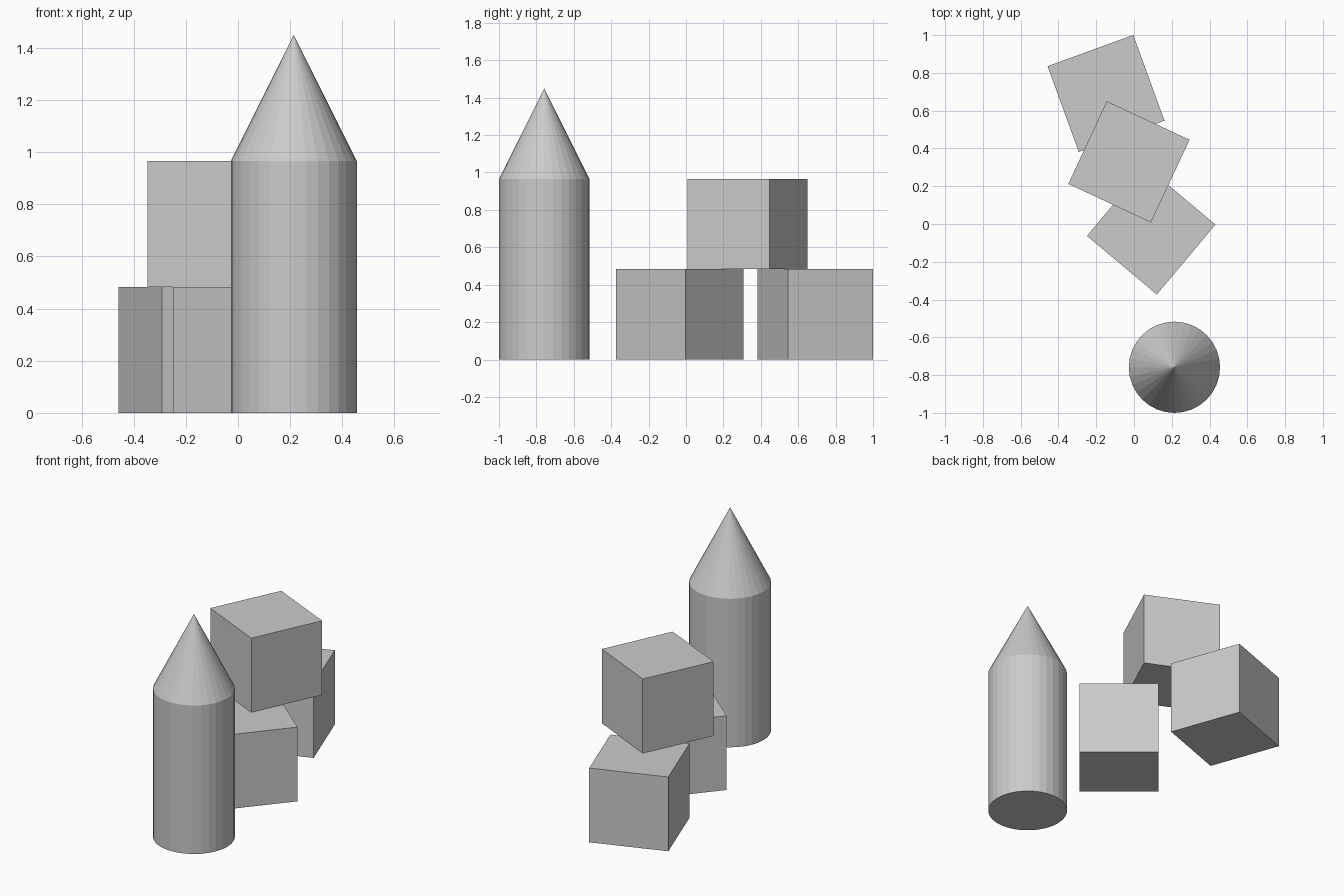
import bpy
from math import radians

if "Cube" in bpy.data.objects:
    bpy.data.objects.remove(bpy.data.objects["Cube"])

S = 0.483          # block edge, also tower diameter
R = S / 2


def block(name, x, y, level, angle):
    bpy.ops.mesh.primitive_cube_add(
        size=S, location=(x, y, S * (level + 0.5)),
        rotation=(0, 0, radians(angle)))
    bpy.context.object.name = name


# Two ground blocks with a third bridging them
block("front_block", 0.091, -0.033, 0, 50)
block("back_block", -0.148, 0.691, 0, 20)
block("top_block", -0.027, 0.329, 1, -25)

# Round tower: cylinder with a cone roof
TX, TY = 0.214, -1 + R
bpy.ops.mesh.primitive_cylinder_add(
    vertices=32, radius=R, depth=2 * S, location=(TX, TY, S))
bpy.context.object.name = "tower_cylinder"
bpy.ops.mesh.primitive_cone_add(
    vertices=32, radius1=R, radius2=0, depth=S, location=(TX, TY, 2.5 * S))
bpy.context.object.name = "tower_cone"
